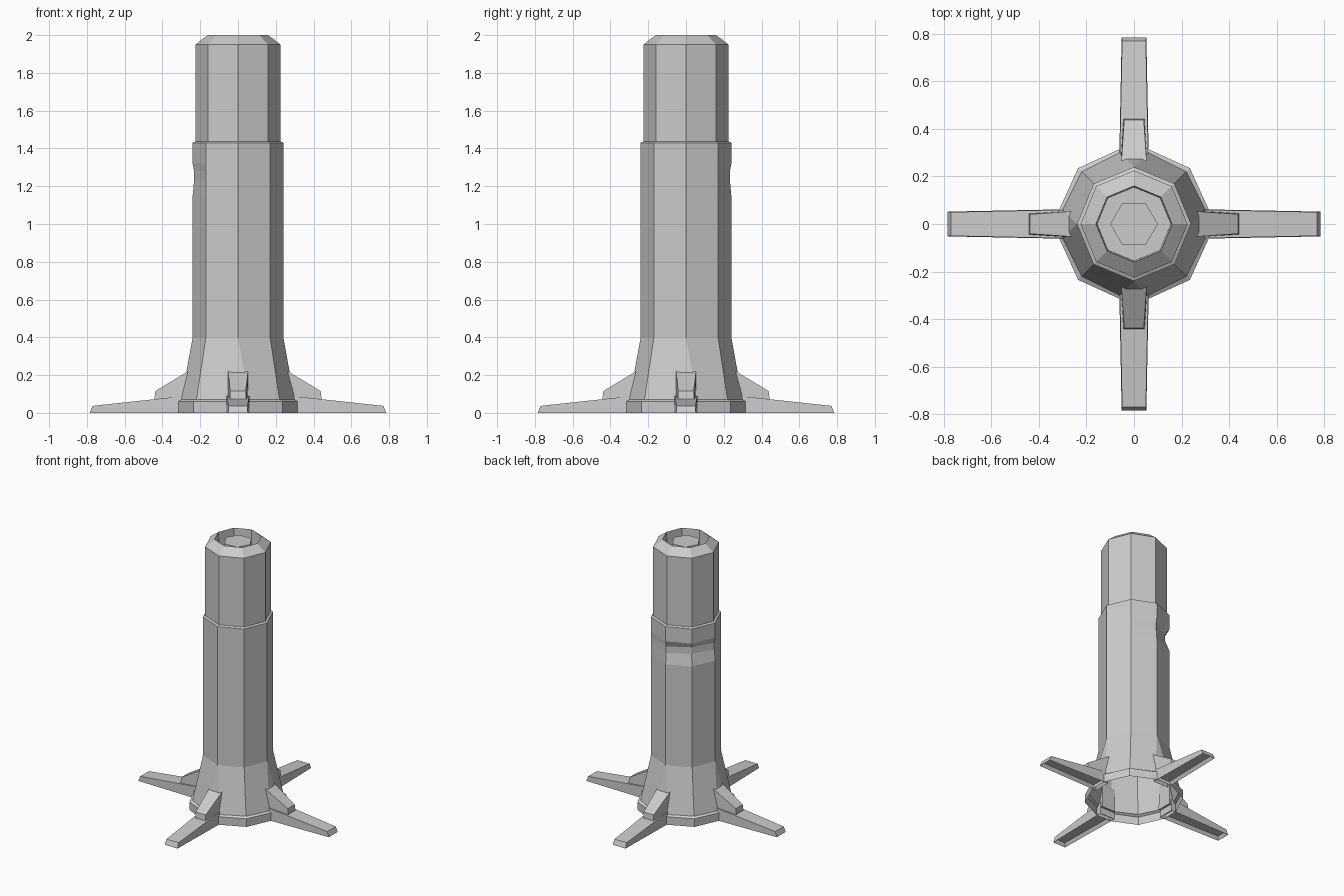
import bpy, bmesh
from math import cos, sin, pi
from mathutils import Vector, Matrix

if "Cube" in bpy.data.objects:
    bpy.data.objects.remove(bpy.data.objects["Cube"])

grey = bpy.data.materials.new("plain grey")
grey.use_nodes = True
grey.diffuse_color = (0.6, 0.6, 0.6, 1)
grey.node_tree.nodes["Principled BSDF"].inputs["Base Color"].default_value = (0.6, 0.6, 0.6, 1)


def finish(name, bm, turn=0):
    bm.transform(Matrix.Rotation(turn, 4, 'Z'))
    mesh = bpy.data.meshes.new(name)
    bm.to_mesh(mesh)
    bm.free()
    mesh.materials.append(grey)
    obj = bpy.data.objects.new(name, mesh)
    bpy.context.collection.objects.link(obj)
    return obj


def polygon(bm, sides, radius, z):
    return [bm.verts.new((radius * cos(2 * pi * i / sides), radius * sin(2 * pi * i / sides), z))
            for i in range(sides)]


def skin(bm, low, high):
    n = len(low)
    for i in range(n):
        j = (i + 1) % n
        bm.faces.new((low[i], low[j], high[j], high[i]))


def foot_ring(bm, reach, half, diagonal, z):
    # Octagon whose axis corners are cut flat where the legs attach
    points = []
    for k in range(4):
        turn = Matrix.Rotation(k * pi / 2, 3, 'Z')
        for x, y in ((reach, -half), (reach, half), (diagonal, diagonal)):
            points.append(bm.verts.new(turn @ Vector((x, y, z))))
    return points


def wedge(bm, inner, outer):
    # Each end: bottom x, top x, bottom half width, top half width, bottom z, top z
    rings = []
    for bx, tx, bw, tw, bz, tz in (inner, outer):
        rings.append([bm.verts.new(p) for p in ((bx, -bw, bz), (bx, bw, bz), (tx, tw, tz), (tx, -tw, tz))])
    a, b = rings
    skin(bm, b, a)
    bm.faces.new(a)
    bm.faces.new(b[::-1])
    bmesh.ops.recalc_face_normals(bm, faces=bm.faces[:])


# Column: flared foot, shaft with a dent, narrower head and recessed mouth
bm = bmesh.new()
rim_low = foot_ring(bm, 0.315, 0.06, 0.235, 0)
rim_high = foot_ring(bm, 0.315, 0.06, 0.235, 0.06)
flare = foot_ring(bm, 0.30, 0.06, 0.22, 0.07)
skin(bm, rim_low, rim_high)
skin(bm, rim_high, flare)

# Ring profile: radius, height, dent depth
profile = [(0.24, 0.4, 0), (0.24, 1.15, 0), (0.24, 1.23, 0.03), (0.24, 1.28, 0.03),
           (0.24, 1.32, 0), (0.24, 1.43, 0), (0.225, 1.437, 0), (0.225, 1.95, 0),
           (0.16, 2.0, 0), (0.155, 1.86, 0)]
rings = []
for radius, z, dent in profile:
    ring = polygon(bm, 8, radius, z)
    for index, share in ((2, 0.25), (3, 1), (4, 0.25)):
        out = Vector((ring[index].co.x, ring[index].co.y, 0)).normalized()
        ring[index].co -= out * dent * share
    rings.append(ring)
for low, high in zip(rings, rings[1:]):
    skin(bm, low, high)
bm.faces.new(rings[-1])

# Join the cut octagon of the foot to the octagon of the shaft
shaft = rings[0]
for k in range(4):
    a, b, c, d = (flare[(3 * k + i) % 12] for i in range(4))
    p, q, r = (shaft[(2 * k + i) % 8] for i in range(3))
    bm.faces.new((a, b, p))
    bm.faces.new((b, c, q, p))
    bm.faces.new((c, d, r, q))
finish("column", bm)

# Core rod in the mouth
bm = bmesh.new()
low, high = polygon(bm, 6, 0.1, 1.86), polygon(bm, 6, 0.1, 1.975)
skin(bm, low, high)
bm.faces.new(high)
finish("core_rod", bm)

# Four hollow legs, each with a sloping brace above it
for k, side in enumerate(("left", "back", "right", "front")):
    turn = k * pi / 2
    bm = bmesh.new()
    wedge(bm, (0.28, 0.28, 0.062, 0.06, 0, 0.09), (0.785, 0.77, 0.052, 0.05, 0, 0.037))
    bm.normal_update()
    under = [f for f in bm.faces if f.normal.z < -0.9]
    bmesh.ops.inset_region(bm, faces=under, thickness=0.014, use_even_offset=True)
    for v in under[0].verts:
        v.co.z += 0.025
    finish(side + "_leg", bm, turn)

    bm = bmesh.new()
    wedge(bm, (0.265, 0.265, 0.057, 0.053, 0.05, 0.22), (0.445, 0.438, 0.045, 0.041, 0.05, 0.115))
    finish(side + "_brace", bm, turn)
